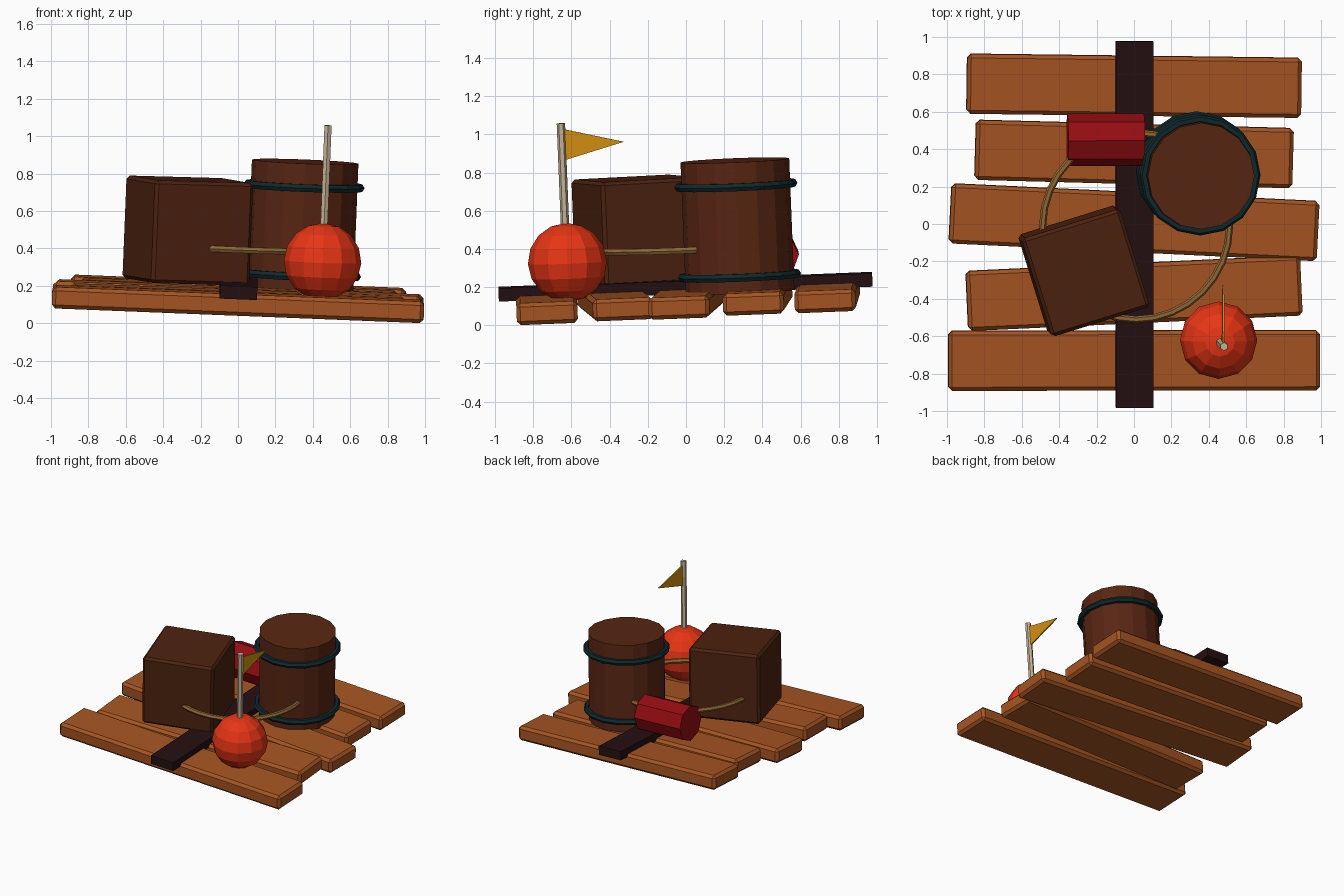
import bpy, bmesh, math
from mathutils import Matrix, Vector

if "Cube" in bpy.data.objects:
    bpy.data.objects.remove(bpy.data.objects["Cube"])

# The whole raft floats with a slight tilt
TILT = (Matrix.Translation((0, 0, 0.132))
        @ Matrix.Rotation(0.04, 4, 'X') @ Matrix.Rotation(0.04, 4, 'Y'))


def mat(name, r, g, b):
    m = bpy.data.materials.new(name)
    m.diffuse_color = (r, g, b, 1)
    m.use_nodes = True
    m.node_tree.nodes["Principled BSDF"].inputs["Base Color"].default_value = m.diffuse_color
    return m


PLANK = mat("plank wood", 0.38, 0.09, 0.016)
BEAM = mat("dark beam", 0.018, 0.005, 0.006)
CRATE = mat("crate wood", 0.075, 0.016, 0.005)
BARREL = mat("barrel wood", 0.098, 0.019, 0.006)
HOOP = mat("hoop iron", 0.005, 0.022, 0.025)
BUOY = mat("buoy orange red", 0.80, 0.035, 0.007)
POLE = mat("pale pole", 0.56, 0.46, 0.31)
FLAG = mat("flag gold", 0.65, 0.28, 0.006)
RED = mat("canister red", 0.30, 0.004, 0.006)
ROPE = mat("rope tan", 0.29, 0.14, 0.035)


def finish(name, bm, material, loc, rot=None, bevel=0):
    bmesh.ops.recalc_face_normals(bm, faces=bm.faces)
    me = bpy.data.meshes.new(name)
    bm.to_mesh(me)
    bm.free()
    me.materials.append(material)
    ob = bpy.data.objects.new(name, me)
    bpy.context.collection.objects.link(ob)
    ob.matrix_world = TILT @ Matrix.Translation(loc) @ (rot or Matrix())
    if bevel:
        mod = ob.modifiers.new("Bevel", 'BEVEL')
        mod.width = bevel
        mod.segments = 1
    return ob


def box(name, size, loc, material, turn=0, bevel=0):
    bm = bmesh.new()
    bmesh.ops.create_cube(bm, size=1)
    bmesh.ops.scale(bm, vec=size, verts=bm.verts)
    return finish(name, bm, material, loc, Matrix.Rotation(turn, 4, 'Z'), bevel)


def cylinder(name, r, h, sides, loc, material, rot=None):
    bm = bmesh.new()
    bmesh.ops.create_cone(bm, cap_ends=True, segments=sides,
                          radius1=r, radius2=r, depth=h)
    return finish(name, bm, material, loc, rot)


def ring(name, major, minor, segs, sides, loc, material):
    bm = bmesh.new()
    loops = []
    for i in range(segs):
        a = math.tau * i / segs
        loop = []
        for j in range(sides):
            b = math.tau * j / sides
            d = major + minor * math.cos(b)
            loop.append(bm.verts.new((d * math.cos(a), d * math.sin(a),
                                      minor * math.sin(b))))
        loops.append(loop)
    for i in range(segs):
        p, q = loops[i], loops[(i + 1) % segs]
        for j in range(sides):
            k = (j + 1) % sides
            bm.faces.new((p[j], q[j], q[k], p[k]))
    return finish(name, bm, material, loc)


# Deck planks: length, y, turn
planks = [(1.99, -0.73, 0.0), (1.79, -0.37, 0.045), (1.97, 0.01, -0.05),
          (1.70, 0.375, -0.028), (1.79, 0.74, -0.014)]
for i, (length, y, turn) in enumerate(planks):
    box(f"deck_plank_{i + 1}", (length, 0.32, 0.115), (0, y, 0), PLANK, turn, 0.02)

# Cross beam on the deck
box("cross_beam", (0.2, 1.96, 0.07), (0, 0, 0.07), BEAM)

# Crate
box("crate", (0.55, 0.55, 0.55), (-0.283, -0.236, 0.362), CRATE, 0.3, 0.018)

# Barrel with two hoops
cylinder("barrel", 0.285, 0.69, 16, (0.33, 0.285, 0.39), BARREL)
for n, z in (("lower", 0.13), ("upper", 0.605)):
    ring(f"barrel_hoop_{n}", 0.30, 0.023, 16, 6, (0.33, 0.285, z), HOOP)

# Red canister lying on the deck
cylinder("canister", 0.14, 0.41, 8, (-0.16, 0.46, 0.215), RED,
         Matrix.Rotation(math.pi / 2, 4, 'Y') @ Matrix.Rotation(math.pi / 2, 4, 'Z'))

# Rope loop
ring("rope_loop", 0.50, 0.019, 32, 6, (0, 0, 0.28), ROPE)

# Buoy with pole and flag
bm = bmesh.new()
bmesh.ops.create_uvsphere(bm, u_segments=12, v_segments=8, radius=0.207)
finish("buoy", bm, BUOY, (0.443, -0.613, 0.24))
cylinder("flag_pole", 0.022, 0.62, 6, (0.443, -0.618, 0.66), POLE)
bm = bmesh.new()
tri = [(-0.61, 0.775), (-0.61, 0.94), (-0.293, 0.86)]
base = bm.faces.new([bm.verts.new((-0.005, y, z)) for y, z in tri])
ext = bmesh.ops.extrude_face_region(bm, geom=[base])
bmesh.ops.translate(bm, vec=(0.01, 0, 0),
                    verts=[v for v in ext["geom"] if isinstance(v, bmesh.types.BMVert)])
finish("flag", bm, FLAG, (0.443, 0, 0))
